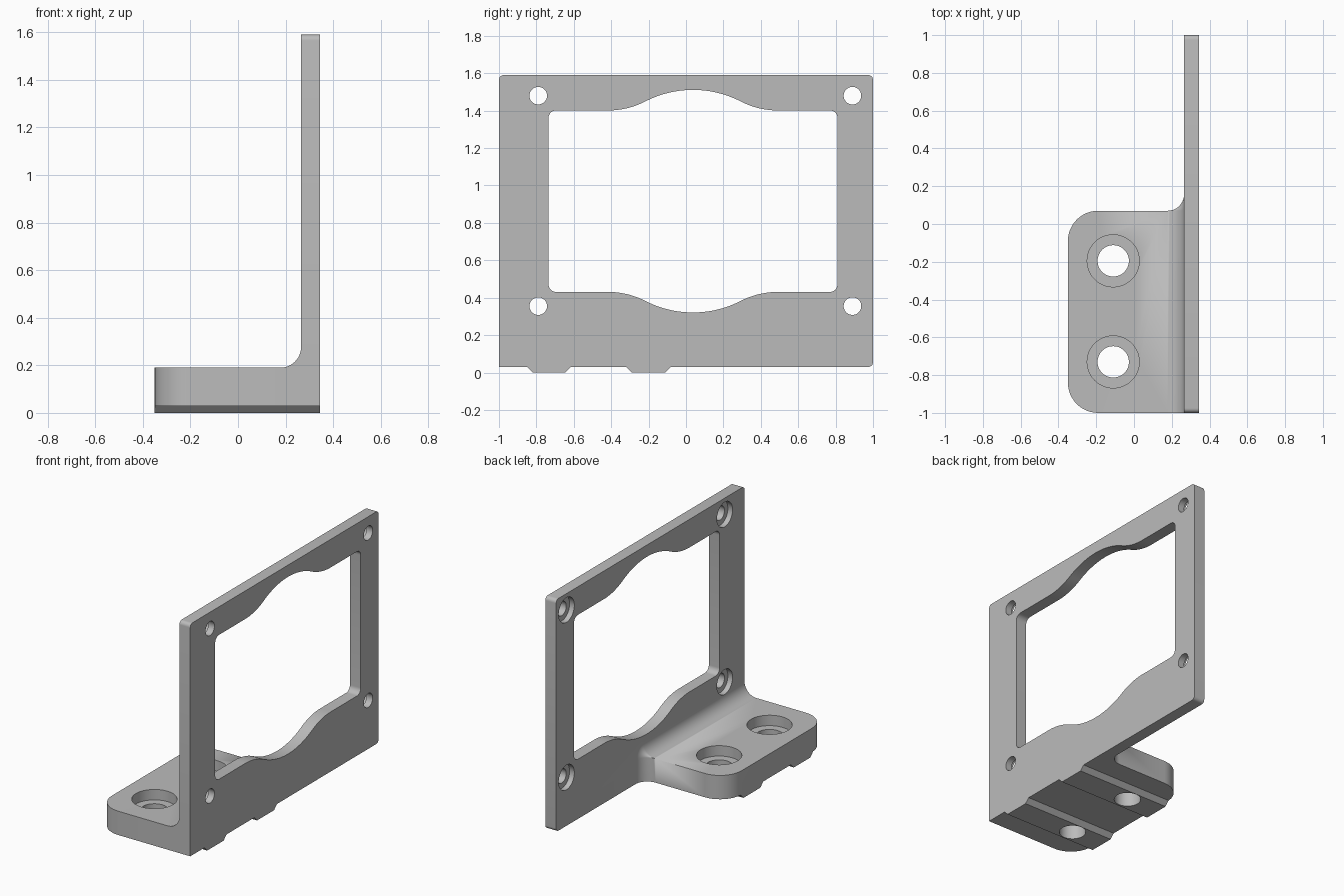
import bpy, bmesh
from math import sin, cos, pi, sqrt, atan, radians

cube = bpy.data.objects.get("Cube")
if cube:
    bpy.data.objects.remove(cube)

grey = bpy.data.materials.new("light_grey")
grey.use_nodes = True
grey.diffuse_color = (0.5, 0.5, 0.5, 1)
grey.node_tree.nodes["Principled BSDF"].inputs["Base Color"].default_value = (0.5, 0.5, 0.5, 1)


def loft(name, sections):
    """Closed solid through matching rings of 3D points."""
    bm = bmesh.new()
    rings = [[bm.verts.new(p) for p in s] for s in sections]
    n = len(rings[0])
    for a, b in zip(rings, rings[1:]):
        for i in range(n):
            j = (i + 1) % n
            bm.faces.new((a[i], a[j], b[j], b[i]))
    bm.faces.new(rings[0])
    bm.faces.new(rings[-1])
    bmesh.ops.remove_doubles(bm, verts=bm.verts, dist=1e-5)
    bmesh.ops.recalc_face_normals(bm, faces=bm.faces)
    mesh = bpy.data.meshes.new(name)
    bm.to_mesh(mesh)
    bm.free()
    mesh.materials.append(grey)
    ob = bpy.data.objects.new(name, mesh)
    bpy.context.collection.objects.link(ob)
    return ob


def prism_x(name, outline, x0, x1):
    return loft(name, [[(x, y, z) for y, z in outline] for x in (x0, x1)])


def arc(cy, cz, r, a0, a1, steps):
    if r == 0:
        return [(cy, cz)]
    angles = [radians(a0 + (a1 - a0) * i / steps) for i in range(steps + 1)]
    return [(cy + r * cos(a), cz + r * sin(a)) for a in angles]


def disc(cy, cz, r):
    return arc(cy, cz, r, 0, 352.5, 47)


def boolean(ob, other, operation):
    """Combine two solids and discard the second."""
    mod = ob.modifiers.new(operation.lower(), "BOOLEAN")
    mod.operation, mod.solver, mod.object = operation, "EXACT", other
    bpy.ops.object.select_all(action="DESELECT")
    ob.select_set(True)
    bpy.context.view_layer.objects.active = ob
    bpy.ops.object.modifier_apply(modifier=mod.name)
    bpy.data.objects.remove(other)


# Base foot: rounded free corners, flaring into the plate with a rolled fillet
X0, X1, PLATE_X = -0.35, 0.345, 0.265
CORNER, FILLET = 0.16, 0.087
STEPS = 12
quarter = [i / STEPS * pi / 2 for i in range(STEPS + 1)]
stations = [(X0 + CORNER * (1 - cos(a)), CORNER * (1 - sin(a)), 0) for a in quarter]
stations += [(PLATE_X - FILLET * (1 - sin(a)), 0, FILLET * (1 - cos(a))) for a in quarter]
stations.append((X1, 0, FILLET))
sections = []
for x, inset, flare in stations:
    y0, y1 = -1 + inset, 0.07 - inset
    ring = [(y0, 0), (y0, 0.19 + flare)]
    ring += [(y1 + flare * sin(a), 0.19 + flare * cos(a)) for a in quarter]
    ring.append((y1 + flare, 0))
    sections.append([(x, y, z) for y, z in ring])
bracket = loft("bracket", sections)

# Underside relief leaves two bevelled locating ridges
ridges = [(-0.85, -0.615), (-0.32, -0.08)]
gaps = [(-1.3, ridges[0][0]), (ridges[0][1], ridges[1][0]), (ridges[1][1], 0.5)]
for a, b in gaps:
    cutter = prism_x("relief_cutter", [(a - 0.06, -0.03), (a, 0.03), (b, 0.03), (b + 0.06, -0.03)], -1, 1)
    boolean(bracket, cutter, "DIFFERENCE")

# Upright plate, square only where it meets the end of the foot
R = 0.025
outline = [(-1, 0.03)] + arc(1 - R, 0.03 + R, R, -90, 0, 6)
outline += arc(1 - R, 1.59 - R, R, 0, 90, 6) + arc(-1 + R, 1.59 - R, R, 90, 180, 6)
boolean(bracket, prism_x("plate", outline, PLATE_X, X1), "UNION")

# Window: rounded rectangle with a smooth bulge above and below
CY, CZ, HW, HH, WR = 0.0375, 0.916, 0.7725, 0.485, 0.04
BULGE_W, BULGE_H = 0.455, 0.11
theta = 2 * atan(BULGE_H / BULGE_W)
total = BULGE_W / sin(theta)
big = 0.56 * total
deg = theta * 180 / pi
right = arc(HW - WR, HH - WR, WR, 0, 90, 8)
right += arc(BULGE_W, HH + total - big, total - big, -90, -90 - deg, 14)
right += arc(0, HH + BULGE_H - big, big, 90 - deg, 90, 18)[1:]
top = right + [(-y, z) for y, z in reversed(right[:-1])]
window = top + [(-y, -z) for y, z in top]
cutter = prism_x("window_cutter", [(CY + y, CZ + z) for y, z in window], 0, 1)
boolean(bracket, cutter, "DIFFERENCE")

# Plate screw holes, counterbored on the foot side
for y in (-0.79, 0.89):
    for z in (0.355, 1.48):
        boolean(bracket, prism_x("screw_cutter", disc(y, z, 0.047), 0.1, 0.5), "DIFFERENCE")
        boolean(bracket, prism_x("bore_cutter", disc(y, z, 0.083), 0.2, 0.3), "DIFFERENCE")

# Foot bolt holes, counterbored from above
for y in (-0.195, -0.73):
    for r, z0 in ((0.083, -0.1), (0.138, 0.12)):
        circle = disc(-0.11, y, r)
        cutter = loft("bolt_cutter", [[(px, py, z) for px, py in circle] for z in (z0, 0.4)])
        boolean(bracket, cutter, "DIFFERENCE")

bpy.ops.object.shade_smooth_by_angle(angle=radians(30))
